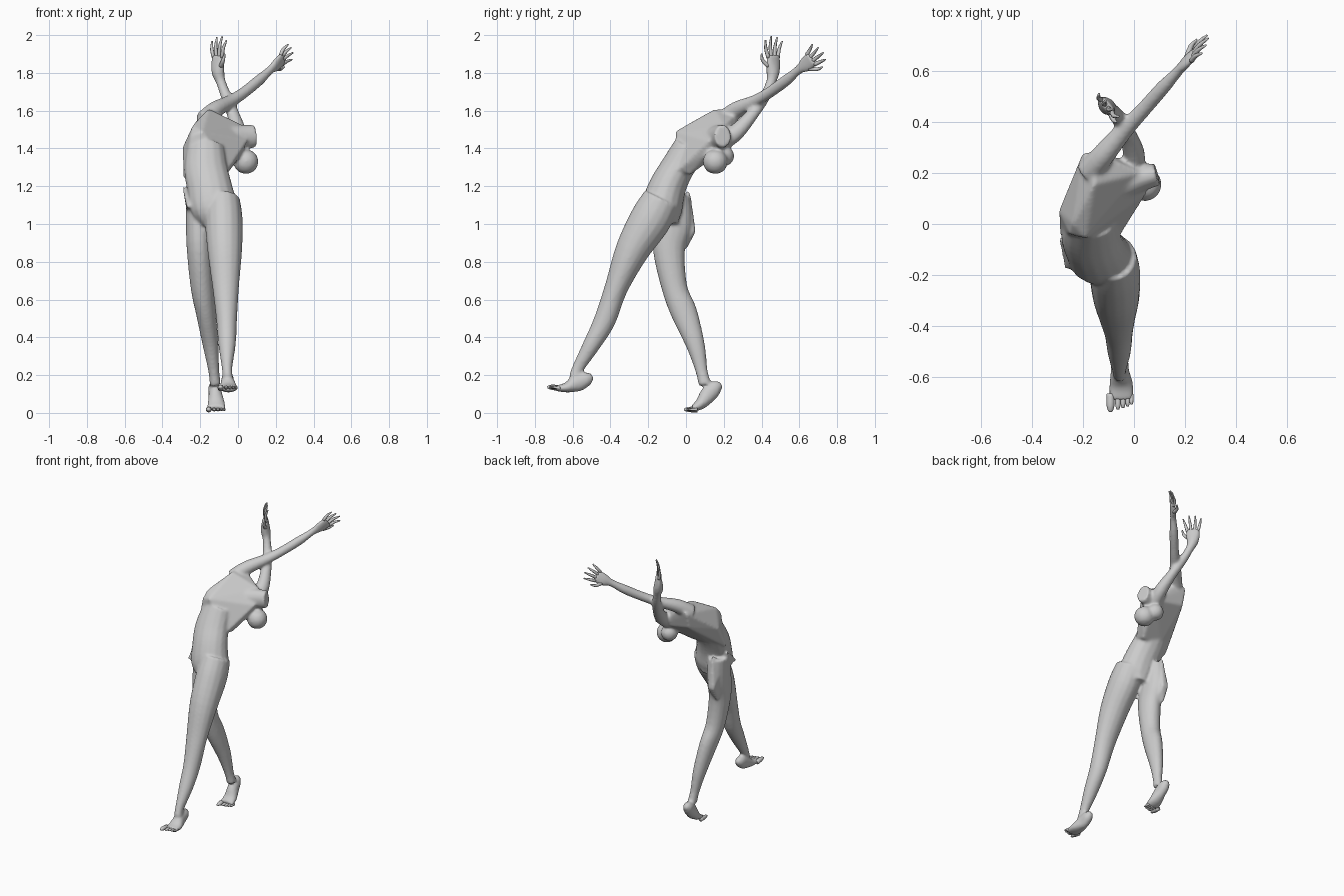
import bpy, bmesh, math
from mathutils import Vector as V


def catmull(a, b, c, d, t):
    return [0.5 * (2*q + (r-p)*t + (2*p-5*q+4*r-s)*t*t + (3*q-p-3*r+s)*t**3)
            for p, q, r, s in zip(a, b, c, d)]


def loft(bm, pts, side=(1, 0, 0), n=16, steps=4):
    """Smooth closed tube through (x, y, z, radius along side, other radius)."""
    p = [pts[0]] + list(pts) + [pts[-1]]
    path = [catmull(*p[i:i+4], k / steps) for i in range(len(pts)-1) for k in range(steps)]
    path.append(pts[-1])
    rings = []
    for i, q in enumerate(path):
        t = (V(path[min(i+1, len(path)-1)][:3]) - V(path[max(i-1, 0)][:3])).normalized()
        u = V(side)
        u = (u - t * u.dot(t)).normalized()
        w = t.cross(u)
        rings.append([bm.verts.new(V(q[:3]) + u*q[3]*math.cos(a) + w*q[4]*math.sin(a))
                      for a in (2*math.pi*k/n for k in range(n))])
    faces = [bm.faces.new(rings[0][::-1]), bm.faces.new(rings[-1])]
    for r, s in zip(rings, rings[1:]):
        for k in range(n):
            faces.append(bm.faces.new((r[k], r[(k+1) % n], s[(k+1) % n], s[k])))
    bmesh.ops.recalc_face_normals(bm, faces=faces)


def hull(bm, pts):
    tmp = bmesh.new()
    for q in pts:
        tmp.verts.new(q)
    res = bmesh.ops.convex_hull(tmp, input=tmp.verts)
    loose = [v for v in tmp.verts if not v.link_faces]
    bmesh.ops.delete(tmp, geom=loose, context='VERTS')
    me = bpy.data.meshes.new("tmp")
    tmp.to_mesh(me)
    tmp.free()
    bm.from_mesh(me)
    bpy.data.meshes.remove(me)


def finish(bm, name):
    me = bpy.data.meshes.new(name)
    bm.to_mesh(me)
    bm.free()
    me.shade_smooth()
    ob = bpy.data.objects.new(name, me)
    bpy.context.collection.objects.link(ob)
    return ob


body = bmesh.new()
# pelvis and waist
loft(body, [(-.12, -.13, 1.0, .08, .09), (-.13, -.13, 1.08, .125, .11),
            (-.15, -.10, 1.19, .12, .10), (-.17, -.05, 1.29, .115, .09),
            (-.17, .02, 1.40, .10, .09)])
# rib cage and shoulders
hull(body, [(-.29, -.04, 1.24), (-.295, .05, 1.40), (-.25, -.04, 1.47), (-.19, -.055, 1.49),
            (-.155, .155, 1.61), (-.20, .28, 1.57), (-.15, .28, 1.60), (-.20, .25, 1.46),
            (.03, .20, 1.52), (.05, .12, 1.44), (-.05, -.04, 1.29), (-.06, .02, 1.26),
            (.02, .11, 1.37), (-.20, .03, 1.27), (.02, .24, 1.42), (-.24, .0, 1.52)])
# neck stump
loft(body, [(-.05, .16, 1.45, .07, .075), (.03, .18, 1.46, .052, .065),
            (.09, .195, 1.465, .045, .06)], (0, 1, 0))
# breasts
for c, r in (((.042, .155, 1.33), .066), ((-.01, .20, 1.36), .055)):
    loft(body, [(c[0], c[1], c[2] + r*math.cos(a), r*math.sin(a), r*math.sin(a))
                for a in (.05, .7, 1.2, 1.57, 2, 2.5, 3.09)])
# leg stretched to the front
loft(body, [(-.08, -.13, 1.13, .09, .10), (-.075, -.19, 1.02, .10, .11),
            (-.07, -.285, .86, .092, .09), (-.065, -.37, .66, .07, .062),
            (-.06, -.43, .49, .055, .058), (-.058, -.50, .36, .046, .046),
            (-.058, -.57, .24, .028, .032), (-.055, -.59, .19, .028, .03)])
# standing leg
loft(body, [(-.215, -.06, 1.15, .06, .08), (-.21, -.07, 1.0, .066, .10),
            (-.205, -.09, .86, .066, .085), (-.19, -.06, .66, .06, .068),
            (-.17, -.01, .53, .053, .07), (-.145, .05, .36, .042, .05),
            (-.128, .083, .22, .029, .032), (-.12, .10, .15, .03, .035)])
# hip fold and seat bulge
hull(body, [(-.295, -.05, 1.20), (-.18, -.10, 1.21), (-.20, -.18, 1.10),
            (-.27, -.18, 1.09), (-.27, -.08, 1.06), (-.2, -.08, 1.08)])
hull(body, [(-.25, .05, .96), (-.20, .05, .96), (-.25, 0, .86), (-.22, .02, 1.19),
            (-.27, -.05, 1.12), (-.17, -.08, 1.05), (-.2, -.03, .85)])
# feet: heel, arch, ball
loft(body, [(-.055, -.495, .195, .015, .015), (-.055, -.525, .18, .032, .038),
            (-.055, -.575, .16, .036, .048), (-.05, -.63, .135, .048, .028),
            (-.05, -.69, .13, .050, .014)])
loft(body, [(-.125, .19, .145, .015, .015), (-.125, .16, .135, .032, .038),
            (-.12, .12, .10, .036, .045), (-.115, .08, .05, .046, .032),
            (-.115, .035, .022, .052, .017)])
# raised arms with palms
s1, s2 = V((.15, .55, -.65)).normalized(), V((.6, -.7, 0)).normalized()
loft(body, [(-.18, .20, 1.55, .05, .05), (-.12, .27, 1.605, .045, .045),
            (-.04, .365, 1.65, .033, .036), (.03, .44, 1.695, .03, .03),
            (.11, .53, 1.76, .03, .028), (.17, .595, 1.815, .024, .02),
            (.205, .635, 1.845, .042, .018), (.24, .668, 1.878, .044, .012)], s1)
loft(body, [(-.01, .20, 1.44, .045, .05), (.0, .27, 1.49, .042, .045),
            (-.025, .35, 1.58, .032, .035), (-.06, .415, 1.67, .028, .03),
            (-.09, .45, 1.75, .026, .026), (-.105, .46, 1.80, .037, .032),
            (-.108, .462, 1.85, .045, .024), (-.105, .462, 1.895, .042, .014)], s2)

# weld everything into one skin
skin = finish(body, "body")
m = skin.modifiers.new("weld", 'REMESH')
m.mode = 'VOXEL'
m.voxel_size = .009
m.use_smooth_shade = True
m = skin.modifiers.new("soften", 'SMOOTH')
m.factor = .5
m.iterations = 5


# fingers and thumbs
def fingers(name, knuckle, d, s, bend, length):
    bm = bmesh.new()
    d, s, knuckle = V(d).normalized(), V(s), V(knuckle)
    out = d.cross(s).normalized() * bend
    for k, ln in ((-1, .8), (-.33, .95), (.33, 1), (1, .85)):
        a = knuckle + s*k*.033 - d*.015
        f = (d + s*k*.28).normalized() * length * ln
        loft(bm, [(*a, .011, .010), (*(a + f*.5 + out*.6), .009, .009),
                  (*(a + f), .004, .004)], s, 8, 3)
    a = knuckle - d*.06 + s*.03
    loft(bm, [(*a, .014, .012), (*(a + s*.03 + d*.03 + out), .010, .010),
              (*(a + s*.04 + d*.065 + out), .004, .004)], out, 8, 3)
    finish(bm, name)


fingers("upper_fingers", (.24, .668, 1.878), (.6, .58, .55), s1, .012, .095)
fingers("rear_fingers", (-.105, .462, 1.895), (.08, .05, 1), s2, -.014, .115)


# toes
def toes(name, x, y, z, dz):
    bm = bmesh.new()
    for k, ln, r in ((-.037, .052, .016), (-.008, .042, .011), (.012, .036, .010),
                     (.030, .03, .009), (.045, .022, .008)):
        loft(bm, [(x+k, y+.02, z, r, r), (x+k, y-ln*.5, z+dz, r*.95, r*.85),
                  (x+k, y-ln*.95, z+dz, r*.5, r*.4)], (1, 0, 0), 8, 3)
    finish(bm, name)


toes("front_toes", -.055, -.685, .13, .006)
toes("standing_toes", -.118, .04, .018, 0)
